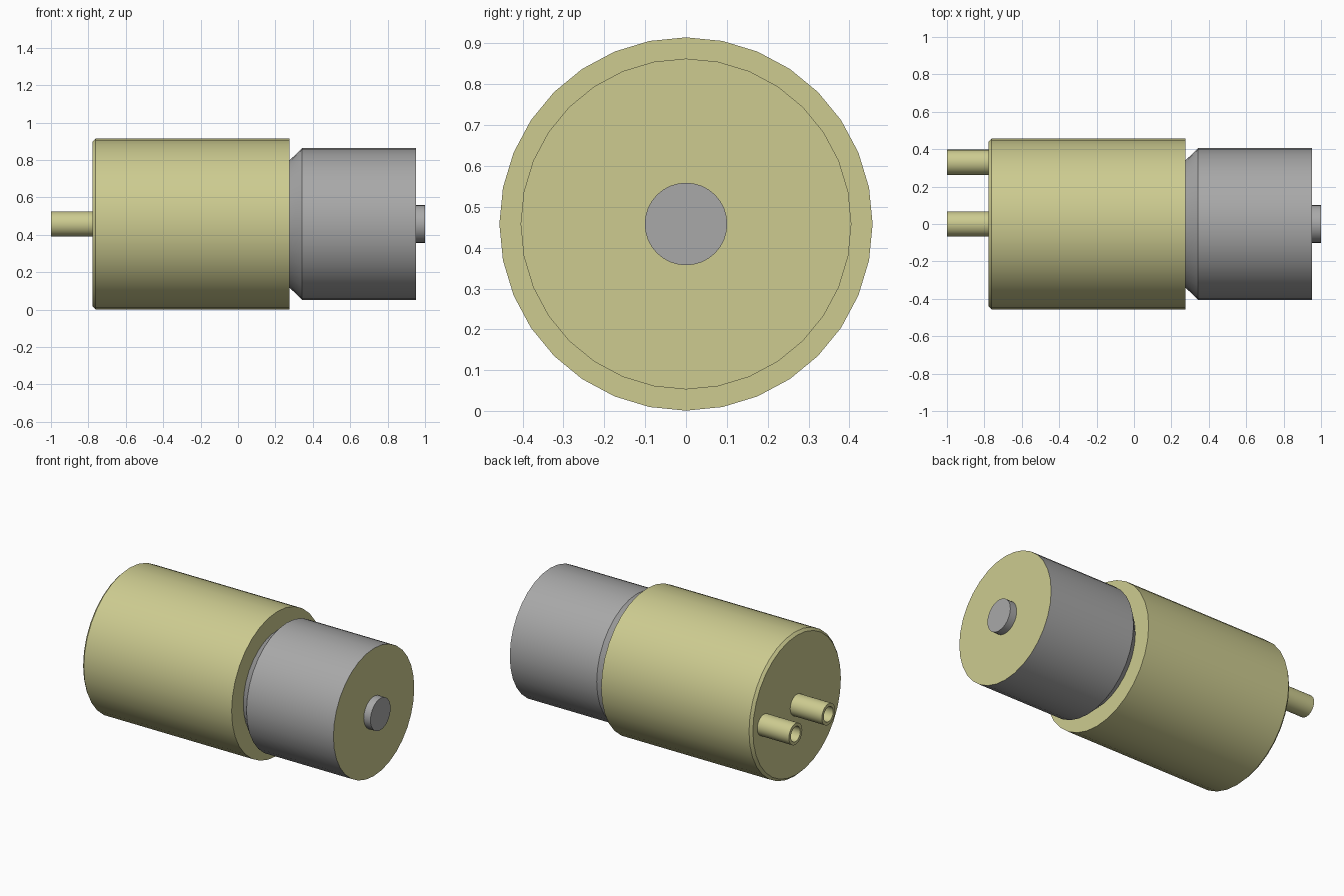
import bpy, bmesh, math

cube = bpy.data.objects.get("Cube")
if cube:
    bpy.data.objects.remove(cube, do_unlink=True)

AXIS_Z = 0.458   # height of the motor axis
SIDES = 32


def material(name, rgb):
    m = bpy.data.materials.new(name)
    m.use_nodes = True
    col = (*rgb, 1.0)
    m.diffuse_color = col
    m.node_tree.nodes["Principled BSDF"].inputs["Base Color"].default_value = col
    return m


khaki = material("khaki", (0.61, 0.60, 0.28))
grey = material("grey", (0.395, 0.395, 0.395))


def lathe(name, profile, mats, y=0.0, tube=False, end_mat=0):
    """Spin (x, radius) points about the x axis; a tube closes its profile, a solid gets end caps."""
    bm = bmesh.new()
    rings = []
    for x, r in profile:
        ring = []
        for i in range(SIDES):
            a = 2 * math.pi * i / SIDES
            ring.append(bm.verts.new((x, r * math.sin(a), r * math.cos(a))))
        rings.append(ring)
    pairs = list(zip(rings, rings[1:]))
    if tube:
        pairs.append((rings[-1], rings[0]))
    for a, b in pairs:
        for i in range(SIDES):
            j = (i + 1) % SIDES
            bm.faces.new((a[i], a[j], b[j], b[i]))
    if not tube:
        bm.faces.new(rings[0])
        bm.faces.new(rings[-1]).material_index = end_mat
    bmesh.ops.recalc_face_normals(bm, faces=bm.faces)
    mesh = bpy.data.meshes.new(name)
    bm.to_mesh(mesh)
    bm.free()
    for m in mats:
        mesh.materials.append(m)
    ob = bpy.data.objects.new(name, mesh)
    ob.location = (0, y, AXIS_Z)
    bpy.context.collection.objects.link(ob)
    bpy.ops.object.select_all(action='DESELECT')
    ob.select_set(True)
    bpy.context.view_layer.objects.active = ob
    bpy.ops.object.shade_smooth_by_angle(angle=math.radians(30))
    return ob


# Main housing with a small bevel around the port end
lathe("main_housing",
      [(-0.778, 0.441), (-0.762, 0.457), (0.275, 0.457)], [khaki])

# Motor can with a chamfered shoulder and a khaki end plate
lathe("motor_can",
      [(0.275, 0.34), (0.343, 0.405), (0.953, 0.405)], [grey, khaki], end_mat=1)

# Shaft stub
lathe("shaft_stub", [(0.953, 0.101), (1.0, 0.101)], [grey])

# Hollow ports, one on the axis and one off to the side
for name, y in (("centre_port", 0.0), ("side_port", 0.33)):
    lathe(name, [(-0.778, 0.067), (-1.0, 0.067), (-1.0, 0.047), (-0.778, 0.047)],
          [khaki], y=y, tube=True)
